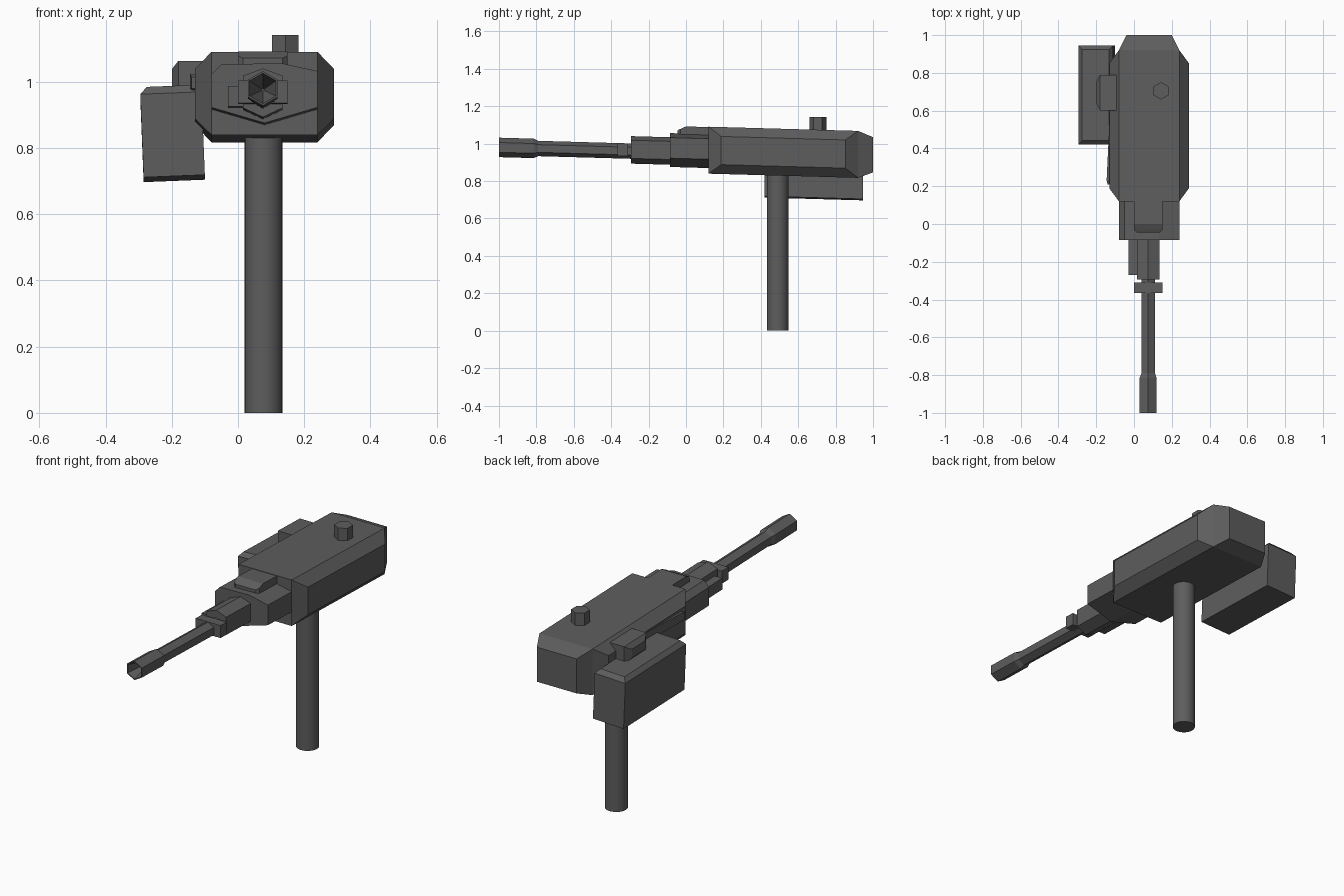
import bpy, bmesh, math
from mathutils import Vector, Matrix

cube = bpy.data.objects.get("Cube")
if cube:
    bpy.data.objects.remove(cube, do_unlink=True)

gunmetal = bpy.data.materials.new("dark gunmetal grey")
gunmetal.use_nodes = True
grey = (0.11, 0.11, 0.11, 1)
gunmetal.diffuse_color = grey
gunmetal.node_tree.nodes["Principled BSDF"].inputs["Base Color"].default_value = grey

TILT = -0.028   # the whole weapon dips slightly toward the back
AXIS_X = 0.075


def finish(name, bm, tilt=TILT):
    for v in bm.verts:
        v.co.z += tilt * v.co.y
    bmesh.ops.recalc_face_normals(bm, faces=bm.faces)
    mesh = bpy.data.meshes.new(name)
    bm.to_mesh(mesh)
    bm.free()
    mesh.materials.append(gunmetal)
    obj = bpy.data.objects.new(name, mesh)
    bpy.context.collection.objects.link(obj)
    return obj


def loft(name, sections):
    """Skin (y, [(x, z), ...]) sections and cap both ends."""
    bm = bmesh.new()
    rings = [[bm.verts.new((x, y, z)) for x, z in pts] for y, pts in sections]
    for a, b in zip(rings, rings[1:]):
        for i in range(len(a)):
            j = (i + 1) % len(a)
            bm.faces.new((a[i], a[j], b[j], b[i]))
    bm.faces.new(rings[0])
    bm.faces.new(rings[-1])
    return finish(name, bm)


def rect(x0, x1, z0, z1):
    return [(x0, z0), (x1, z0), (x1, z1), (x0, z1)]


def hexagon(r, z=0.952):
    return [(AXIS_X + r * math.sin(k * math.pi / 3), z + r * math.cos(k * math.pi / 3))
            for k in range(6)]


def box(lo, hi):
    bm = bmesh.new()
    lo, hi = Vector(lo), Vector(hi)
    bmesh.ops.create_cube(bm, size=1)
    for v in bm.verts:
        v.co = (lo + hi) / 2 + v.co * (hi - lo)
    return bm


def taper(bm, direction, distance, scale):
    """Extrude the face pointing along direction and shrink its end."""
    d = Vector(direction)
    bm.normal_update()
    face = max(bm.faces, key=lambda f: f.normal.dot(d))
    face = bmesh.ops.extrude_discrete_faces(bm, faces=[face])["faces"][0]
    c = face.calc_center_median()
    for v in face.verts:
        v.co = c + (v.co - c) * Vector(scale) + d * distance


# Receiver with bulged sides and a tapered rear
bm = box((-0.08, 0.12, 0.843), (0.24, 0.92, 1.094))
taper(bm, (1, 0, 0), 0.05, (1, 0.83, 0.6))
taper(bm, (-1, 0, 0), 0.05, (1, 0.83, 0.6))
taper(bm, (0, 1, 0), 0.08, (0.75, 1, 0.75))
finish("receiver", bm)

# Faceted front housing and its top cover
housing = [(-0.08, 0.92), (0.08, 0.873), (0.24, 0.92), (0.24, 1.03),
           (0.13, 1.054), (-0.05, 1.05), (-0.08, 1.02)]
loft("front_housing", [(-0.085, housing), (0.14, housing)])
loft("top_cover", [(-0.045, rect(0.015, 0.135, 1.03, 1.07)),
                   (-0.03, rect(0, 0.15, 1.03, 1.078)),
                   (0, rect(0, 0.15, 1.03, 1.092)),
                   (0.13, rect(0, 0.15, 1.03, 1.092))])

# Barrel shroud, side block and collar
shroud = [(0.015, 0.913), (AXIS_X, 0.885), (0.135, 0.913),
          (0.135, 1.01), (AXIS_X, 1.032), (0.015, 1.01)]
loft("barrel_shroud", [(-0.295, shroud), (-0.07, shroud)])
side_block = rect(-0.03, 0.03, 0.918, 0.98)
loft("shroud_side_block", [(-0.27, side_block), (-0.07, side_block)])
collar = rect(0, 0.15, 0.925, 0.993)
loft("barrel_collar", [(-0.365, collar), (-0.31, collar)])

# Hexagonal barrel and hollow flared muzzle
loft("barrel", [(-0.82, hexagon(0.041)), (-0.28, hexagon(0.041))])
loft("muzzle", [(-0.79, hexagon(0.041)), (-0.815, hexagon(0.052)),
                (-1.0, hexagon(0.052)), (-1.0, hexagon(0.046)),
                (-0.85, hexagon(0.004))])

# Ammunition box, leaning slightly
bm = box((-0.29, 0.42, 0.727), (-0.105, 0.945, 0.978))
taper(bm, (0, 0, 1), 0.022, (0.78, 0.92, 1))
bmesh.ops.rotate(bm, verts=bm.verts, cent=(-0.197, 0.68, 0.85),
                 matrix=Matrix.Rotation(-0.04, 3, "Y"))
finish("ammunition_box", bm)

# Feed knob and charging bar on the right side
bm = box((-0.18, 0.6, 0.985), (-0.07, 0.79, 1.08))
taper(bm, (-1, 0, 0), 0.02, (1, 0.6, 0.5))
finish("feed_knob", bm)
loft("charging_bar", [(0.21, rect(-0.14, -0.1, 0.985, 1.02)),
                      (0.23, rect(-0.145, -0.1, 0.985, 1.03)),
                      (0.65, rect(-0.125, -0.09, 0.985, 1.04))])


def upright(name, sides, r, x, y, z0, z1, turn=0.0):
    bm = bmesh.new()
    bmesh.ops.create_cone(bm, cap_ends=True, segments=sides, radius1=r, radius2=r,
                          depth=z1 - z0,
                          matrix=Matrix.Translation((x, y, (z0 + z1) / 2))
                          @ Matrix.Rotation(turn, 4, "Z"))
    return finish(name, bm, 0)


# Hexagonal stud on top and the support post
upright("top_stud", 6, 0.046, 0.143, 0.705, 1.05, 1.142)
post = upright("support_post", 32, 0.057, 0.077, 0.49, 0, 0.87)
bpy.ops.object.select_all(action="DESELECT")
bpy.context.view_layer.objects.active = post
post.select_set(True)
bpy.ops.object.shade_smooth_by_angle(angle=math.radians(35))
